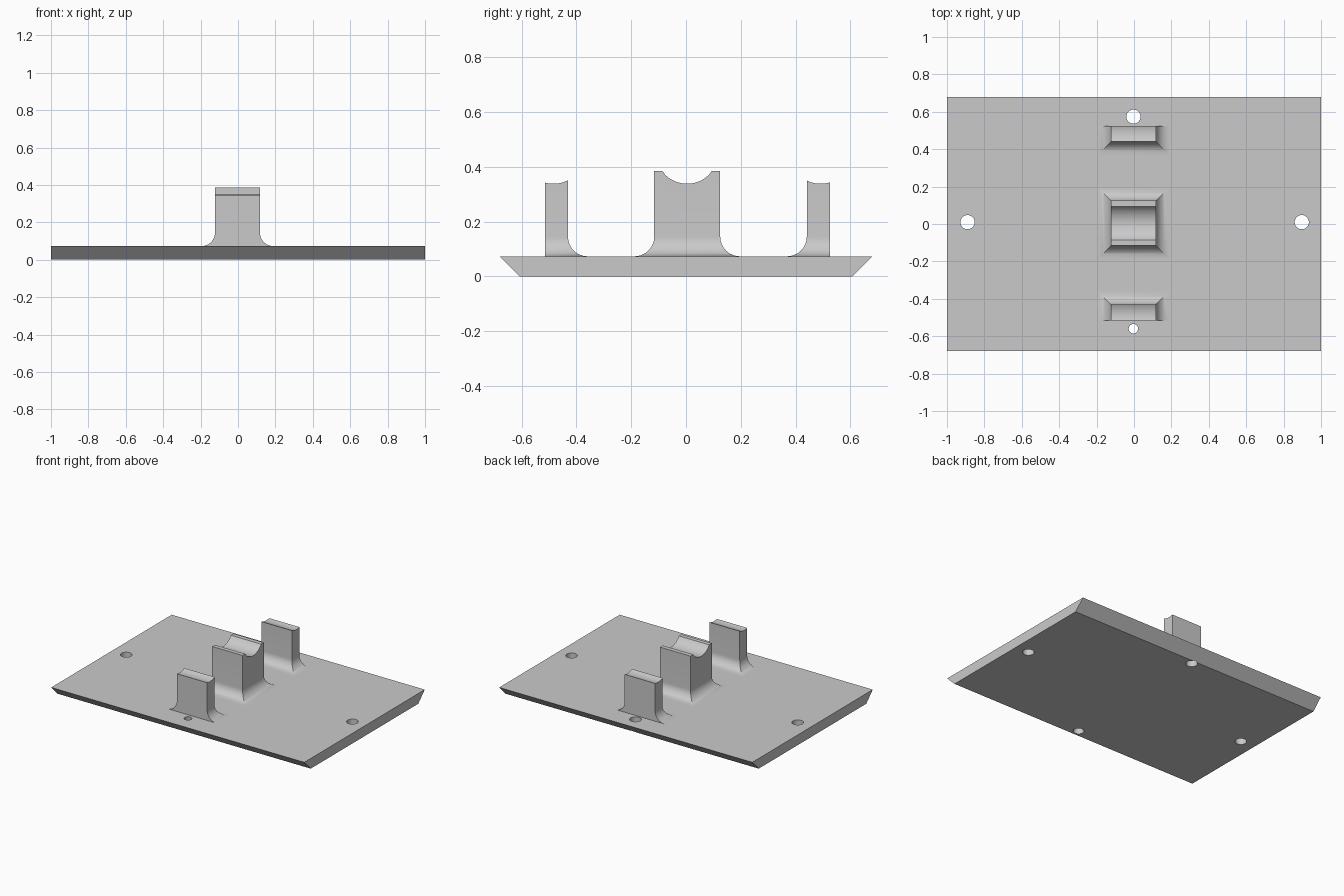
import bpy
import bmesh
import math

if "Cube" in bpy.data.objects:
    bpy.data.objects.remove(bpy.data.objects["Cube"])

PLATE_TOP = 0.073
FILLET = 0.072
HALF_X = 0.12
MID_X = -0.003
SADDLE_R = 0.1145
SADDLE_Z = 0.338 + SADDLE_R

grey = bpy.data.materials.new("light_grey")
grey.use_nodes = True
colour = (0.59, 0.59, 0.59, 1)
grey.diffuse_color = colour
grey.node_tree.nodes["Principled BSDF"].inputs["Base Color"].default_value = colour


def finish(bm, name):
    bmesh.ops.recalc_face_normals(bm, faces=bm.faces)
    mesh = bpy.data.meshes.new(name)
    bm.to_mesh(mesh)
    bm.free()
    mesh.materials.append(grey)
    obj = bpy.data.objects.new(name, mesh)
    bpy.context.collection.objects.link(obj)
    return obj


def activate(obj):
    bpy.ops.object.select_all(action="DESELECT")
    obj.select_set(True)
    bpy.context.view_layer.objects.active = obj


def smooth(obj):
    activate(obj)
    bpy.ops.object.shade_smooth_by_angle(angle=math.radians(30))


def cut_hole(plate, x, y, r_bottom, r_top):
    bpy.ops.mesh.primitive_cone_add(vertices=40, radius1=r_bottom, radius2=r_top,
                                    depth=PLATE_TOP + 0.02,
                                    location=(x, y, PLATE_TOP / 2))
    cutter = bpy.context.object
    cutter.hide_render = True
    cutter.data.materials.append(grey)
    activate(plate)
    mod = plate.modifiers.new("hole", "BOOLEAN")
    mod.operation = "DIFFERENCE"
    mod.solver = "EXACT"
    mod.object = cutter
    bpy.ops.object.modifier_apply(modifier=mod.name)
    bpy.data.objects.remove(cutter)


# Base plate: long edges bevelled inward toward the underside, with screw holes
bm = bmesh.new()
bmesh.ops.create_cube(bm, size=1)
for v in bm.verts:
    upper = v.co.z > 0
    v.co.x = math.copysign(1, v.co.x)
    v.co.y = math.copysign(0.68 if upper else 0.607, v.co.y)
    v.co.z = PLATE_TOP if upper else 0
base_plate = finish(bm, "base_plate")
cut_hole(base_plate, -0.89, 0.01, 0.038, 0.038)
cut_hole(base_plate, 0.897, 0.01, 0.038, 0.038)
cut_hole(base_plate, MID_X, 0.574, 0.038, 0.038)
cut_hole(base_plate, MID_X, -0.56, 0.037, 0.024)
smooth(base_plate)


def saddle_post(name, y0, y1, fillet0, fillet1, arc_y, arc_half, rim_z=None):
    """Post with flared mitred foot; fillet0 and fillet1 scale the foot at y0 and y1."""
    bm = bmesh.new()

    def ring(offset, z):
        a, b = y0 - offset * fillet0, y1 + offset * fillet1
        w = HALF_X + offset
        return [bm.verts.new((MID_X + x, y, z))
                for x, y in ((-w, a), (w, a), (w, b), (-w, b))]

    # Foot: sunk slightly in the plate, then a quarter-round flare
    rings = [ring(FILLET, PLATE_TOP - 0.01)]
    steps = 12
    for i in range(steps + 1):
        t = math.pi / 2 * i / steps
        rings.append(ring(FILLET * (1 - math.sin(t)),
                          PLATE_TOP + FILLET * (1 - math.cos(t))))
    bm.faces.new(rings[0])
    for low, high in zip(rings, rings[1:]):
        for i in range(4):
            j = (i + 1) % 4
            bm.faces.new((low[i], low[j], high[j], high[i]))

    # Top profile: circular saddle, with flat rims where the arc is narrower
    start, end = max(y0, arc_y - arc_half), min(y1, arc_y + arc_half)
    profile = []
    for i in range(17):
        y = start + (end - start) * i / 16
        profile.append((y, SADDLE_Z - math.sqrt(SADDLE_R ** 2 - (y - arc_y) ** 2)))
    if rim_z:
        profile = [(y0, rim_z)] + profile + [(y1, rim_z)]
        profile[1] = (start, rim_z)
        profile[-2] = (end, rim_z)
    left, right = [[bm.verts.new((MID_X + s * HALF_X, y, z)) for y, z in profile]
                   for s in (-1, 1)]
    a, b, c, d = rings[-1]
    bm.faces.new((a, b, right[0], left[0]))
    bm.faces.new((c, d, left[-1], right[-1]))
    bm.faces.new([c, b] + right)
    bm.faces.new([d, a] + left)
    for i in range(len(profile) - 1):
        bm.faces.new((left[i], right[i], right[i + 1], left[i + 1]))
    smooth(finish(bm, name))


# Centre cradle and the two end cradles, whose outer faces stay flat
saddle_post("centre_cradle", -0.116, 0.125, 1, 1, 0.004, 0.09, 0.385)
saddle_post("front_cradle", -0.515, -0.431, 0, 1, -0.484, 0.1)
saddle_post("back_cradle", 0.441, 0.525, 1, 0, 0.492, 0.1)
